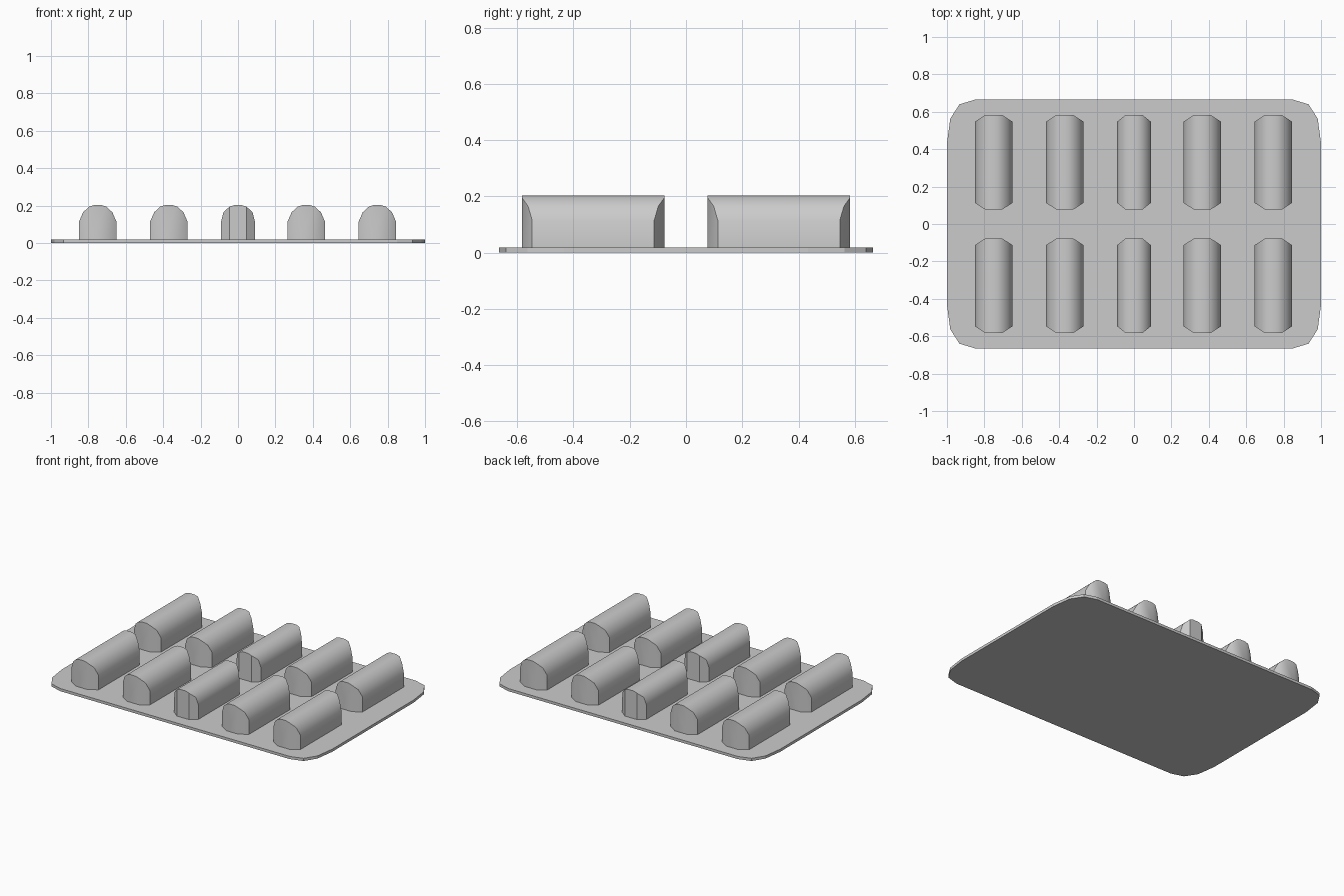
import bpy
import bmesh
import math

cube = bpy.data.objects.get("Cube")
if cube:
    bpy.data.objects.remove(cube, do_unlink=True)

grey = bpy.data.materials.new("plain grey")
grey.use_nodes = True
colour = (0.6, 0.6, 0.6, 1)
grey.diffuse_color = colour
grey.node_tree.nodes["Principled BSDF"].inputs["Base Color"].default_value = colour

TOP = 0.018      # upper face of the tray
FLAT = 0.045     # half width of the flat end of a pod


def add_object(name, bm, location=(0, 0, 0)):
    bmesh.ops.recalc_face_normals(bm, faces=bm.faces)
    mesh = bpy.data.meshes.new(name)
    bm.to_mesh(mesh)
    bm.free()
    mesh.materials.append(grey)
    obj = bpy.data.objects.new(name, mesh)
    obj.location = location
    bpy.context.collection.objects.link(obj)
    return obj


def build_tray():
    # One rounded corner, mirrored into the full outline
    corner = [(1, 0.433), (0.982, 0.564), (0.933, 0.64), (0.85, 0.665)]
    right = corner + [(-x, y) for x, y in reversed(corner)]
    outline = right + [(-x, -y) for x, y in right]
    bm = bmesh.new()
    base = bm.faces.new([bm.verts.new((x, y, 0)) for x, y in outline])
    top = bmesh.ops.extrude_face_region(bm, geom=[base], use_keep_orig=True)
    bmesh.ops.translate(bm, vec=(0, 0, TOP),
                        verts=[v for v in top["geom"] if isinstance(v, bmesh.types.BMVert)])
    add_object("tray", bm)


def build_pod(name, x0, y0, half_width):
    # Arched section, running to vertical chamfers at both ends
    half = [(half_width, TOP), (half_width, 0.115), (0.078, 0.165), (FLAT, 0.195), (0.02, 0.203)]
    section = half + [(-x, z) for x, z in reversed(half)]
    length, chamfer = 0.253, 0.036
    bm = bmesh.new()
    rows = []
    for x, z in section:
        end = length - chamfer * max(0, abs(x) - FLAT) / (half_width - FLAT)
        rows.append([bm.verts.new((x, side * end, z)) for side in (-1, 1)])
    for a, b in zip(rows, rows[1:]):
        bm.faces.new((a[0], a[1], b[1], b[0]))
    # Flat end with a chamfer on either side, then the underside
    feet = [[bm.verts.new((x, side * length, TOP)) for side in (-1, 1)] for x in (FLAT, -FLAT)]
    for e in (0, 1):
        bm.faces.new([r[e] for r in rows[:4]] + [feet[0][e]])
        bm.faces.new([feet[0][e]] + [r[e] for r in rows[3:7]] + [feet[1][e]])
        bm.faces.new([feet[1][e]] + [r[e] for r in rows[6:]])
    bm.faces.new([rows[0][0], rows[0][1], feet[0][1], feet[1][1],
                  rows[-1][1], rows[-1][0], feet[1][0], feet[0][0]])
    return add_object(name, bm, (x0, y0, 0))


build_tray()

# Two rows of five pods, the middle one slightly narrower
pods = []
for row, y in (("front", -0.33), ("back", 0.33)):
    for i, x in enumerate((-0.75, -0.37, 0, 0.365, 0.745)):
        width = 0.09 if i == 2 else 0.1
        pods.append(build_pod(f"{row}_pod_{i + 1}", x, y, width))

bpy.ops.object.select_all(action="DESELECT")
for pod in pods:
    pod.select_set(True)
bpy.context.view_layer.objects.active = pods[0]
bpy.ops.object.shade_smooth_by_angle(angle=math.radians(35))
